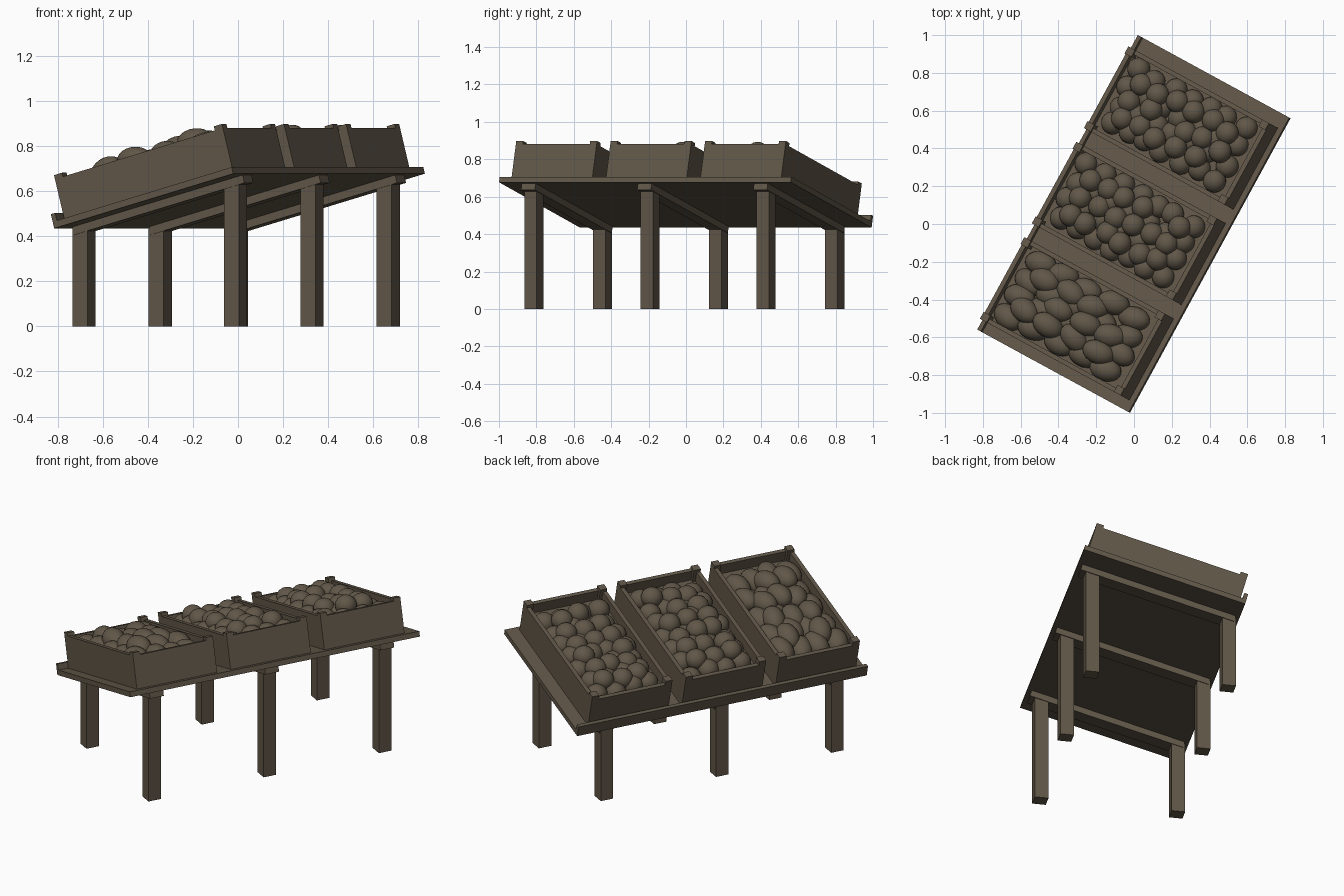
import bpy, math, random
from mathutils import Matrix, Vector

if "Cube" in bpy.data.objects:
    bpy.data.objects.remove(bpy.data.objects["Cube"])

random.seed(4)
YAW = Matrix.Rotation(math.radians(-28.6), 4, 'Z')
# Local frame of the sloping table top: x runs uphill, y along the stall, z off the surface
DECK = Matrix.Translation((0, 0, 0.585)) @ YAW @ Matrix.Rotation(math.radians(-15), 4, 'Y')

# One dark brown for the whole stall
BROWN = bpy.data.materials.new("dark_brown")
BROWN.diffuse_color = (.119, .095, .065, 1)
BROWN.use_nodes = True
BROWN.node_tree.nodes["Principled BSDF"].inputs["Base Color"].default_value = BROWN.diffuse_color


def box(name, lo, hi, frame):
    lo, hi = Vector(lo), Vector(hi)
    bpy.ops.mesh.primitive_cube_add(size=1)
    ob = bpy.context.object
    ob.name = name
    ob.data.transform(Matrix.Translation((lo + hi) / 2) @ Matrix.Diagonal((*(hi - lo), 1)))
    ob.data.materials.append(BROWN)
    ob.matrix_world = frame
    return ob


def make_fruit_mesh(name, radii):
    bpy.ops.mesh.primitive_uv_sphere_add(segments=20, ring_count=12, radius=1)
    ob = bpy.context.object
    me = ob.data
    me.name = name
    me.transform(Matrix.Diagonal((*radii, 1)))
    me.shade_smooth()
    me.materials.append(BROWN)
    bpy.data.objects.remove(ob)
    return me


def fruit(mesh, pos, spin):
    ob = bpy.data.objects.new("fruit", mesh)
    bpy.context.collection.objects.link(ob)
    ob.matrix_world = (DECK @ Matrix.Translation(pos) @ Matrix.Rotation(spin, 4, 'Z')
                       @ Matrix.Rotation(random.uniform(-.25, .25), 4, 'Y'))


# Sloping table top with a stop along its low edge
box("table_top", (-.468, -.888, -.03), (.468, .888, 0), DECK)
box("low_edge_stop", (-.468, -.888, 0), (-.446, .888, .035), DECK)

# Cross beams and upright legs, in three pairs
for v in (-.719, -.012, .695):
    box("cross_beam", (-.445, v - .042, -.066), (.445, v + .042, -.03), DECK)
    for u in (-.386, .380):
        top = .585 + u * math.tan(math.radians(15)) - .05
        box("leg", (u - .038, v - .038, 0), (u + .038, v + .038, top), YAW)

# Crates: floor, four walls, corner posts, packing bed under the fruit
S0, S1, HALF, T, P = -.438, .44, .246, .024, .042


def crate(v):
    a, b = v - HALF, v + HALF
    box("crate_floor", (S0, a, .001), (S1, b, .022), DECK)
    box("packing_bed", (S0 + T, a + T, .022), (S1 - T, b - T, .125), DECK)
    for y0 in (a, b - T):
        box("crate_side", (S0, y0, .001), (S1, y0 + T, .188), DECK)
    box("crate_low_end", (S0, a + T, .001), (S0 + T, b - T, .18), DECK)
    box("crate_high_end", (S1 - T, a + T, .001), (S1, b - T, .188), DECK)
    for x0 in (S0, S1 - P):
        for y0 in (a, b - P):
            box("crate_post", (x0, y0, .001), (x0 + P, y0 + P, .206), DECK)


# Fruit: a full lower layer and a looser upper layer
def fill(v, mesh, nx, ny, lower, upper):
    for layer, h in ((0, lower), (1, upper)):
        cx, cy = nx - layer, ny - layer
        dx, dy = .77 / nx, .42 / ny
        for i in range(cx):
            for j in range(cy):
                if layer and random.random() < .15:
                    continue
                x = (i - (cx - 1) / 2) * dx + random.uniform(-.014, .014) - .012
                y = v + (j - (cy - 1) / 2) * dy + random.uniform(-.012, .012)
                z = h + random.uniform(-.012, .012)
                fruit(mesh, (x, y, z), random.uniform(-.35, .35))


round_fruit = make_fruit_mesh("round_fruit", (.061, .061, .058))
long_fruit = make_fruit_mesh("long_fruit", (.088, .063, .062))
for v, mesh, nx in ((-.585, long_fruit, 5), (-.01, round_fruit, 7), (.565, round_fruit, 7)):
    crate(v)
    fill(v, mesh, nx, 4, .132, .175)
